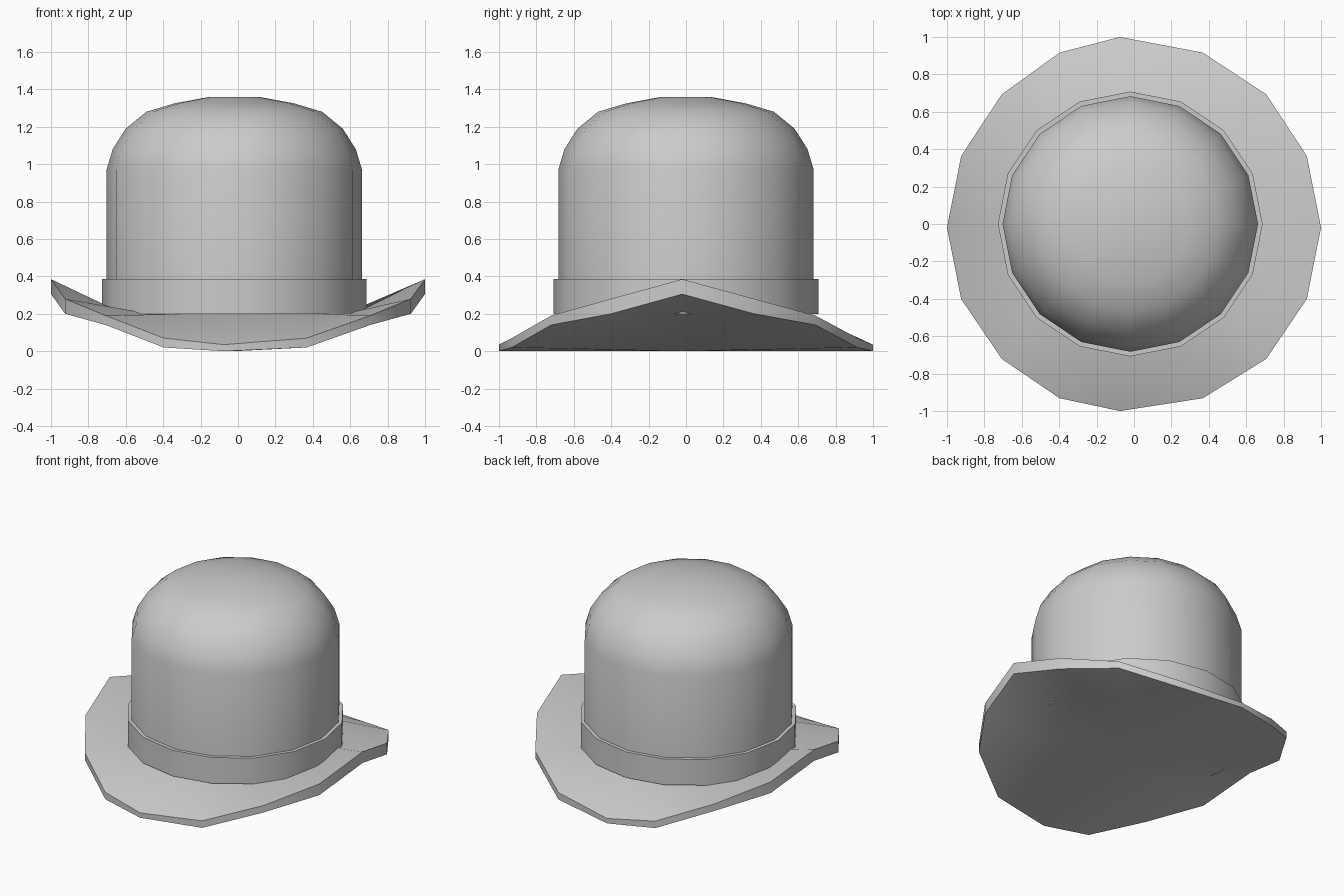
import bpy
import bmesh
from math import cos, sin, pi

SIDES = 16
CENTRE_X = -0.02

cube = bpy.data.objects.get("Cube")
if cube:
    bpy.data.objects.remove(cube, do_unlink=True)

felt = bpy.data.materials.new("grey felt")
felt.use_nodes = True
felt.diffuse_color = (0.6, 0.6, 0.6, 1)
felt.node_tree.nodes["Principled BSDF"].inputs["Base Color"].default_value = (0.6, 0.6, 0.6, 1)


def ring(bm, radius, z):
    """Regular ring of vertices around the crown axis."""
    return [bm.verts.new((CENTRE_X + radius * cos(2 * pi * i / SIDES),
                          radius * sin(2 * pi * i / SIDES), z)) for i in range(SIDES)]


def bridge(bm, lower, upper):
    for i in range(SIDES):
        j = (i + 1) % SIDES
        bm.faces.new((lower[i], lower[j], upper[j], upper[i]))


def finish(bm, name):
    bmesh.ops.recalc_face_normals(bm, faces=bm.faces)
    mesh = bpy.data.meshes.new(name)
    bm.to_mesh(mesh)
    bm.free()
    mesh.materials.append(felt)
    obj = bpy.data.objects.new(name, mesh)
    bpy.context.collection.objects.link(obj)
    bpy.ops.object.select_all(action="DESELECT")
    obj.select_set(True)
    bpy.context.view_layer.objects.active = obj
    bpy.ops.object.shade_smooth_by_angle(angle=pi / 6)


def lathe(name, profile):
    """Turn a radius/height profile and close both ends."""
    bm = bmesh.new()
    rings = [ring(bm, r, z) for r, z in profile]
    for lower, upper in zip(rings, rings[1:]):
        bridge(bm, lower, upper)
    bm.faces.new(rings[0])
    bm.faces.new(rings[-1])
    finish(bm, name)


# Domed crown and the band around its foot
lathe("crown", [(0.683, 0.22), (0.683, 0.97), (0.65, 1.08), (0.58, 1.19),
                (0.47, 1.28), (0.32, 1.325), (0.13, 1.36)])
lathe("hat_band", [(0.708, 0.2), (0.708, 0.385)])

# Brim: edge heights from the raised side tip round to the low front and back
TOP = [0.385, 0.28, 0.19, 0.07, 0.035]
BOTTOM = [0.305, 0.2, 0.14, 0.02, 0.0]
SHIFT = [0, 0, 0, 0.015, 0.075]


def rim(bm, heights):
    verts = []
    for i in range(SIDES):
        a = 2 * pi * i / SIDES
        step = min(i % 8, 8 - i % 8)
        verts.append(bm.verts.new((cos(a) - SHIFT[step], sin(a) - 0.02 * abs(cos(a)),
                                   heights[step])))
    return verts


bm = bmesh.new()
upper, lower = rim(bm, TOP), rim(bm, BOTTOM)
inner = ring(bm, 0.64, 0.2)
bridge(bm, lower, upper)
bridge(bm, upper, inner)
bm.faces.new(inner)
# Shallow underside fanning out from a low centre point
centre = bm.verts.new((CENTRE_X, CENTRE_X, 0))
for i in range(SIDES):
    bm.faces.new((lower[i], centre, lower[(i + 1) % SIDES]))
finish(bm, "brim")
